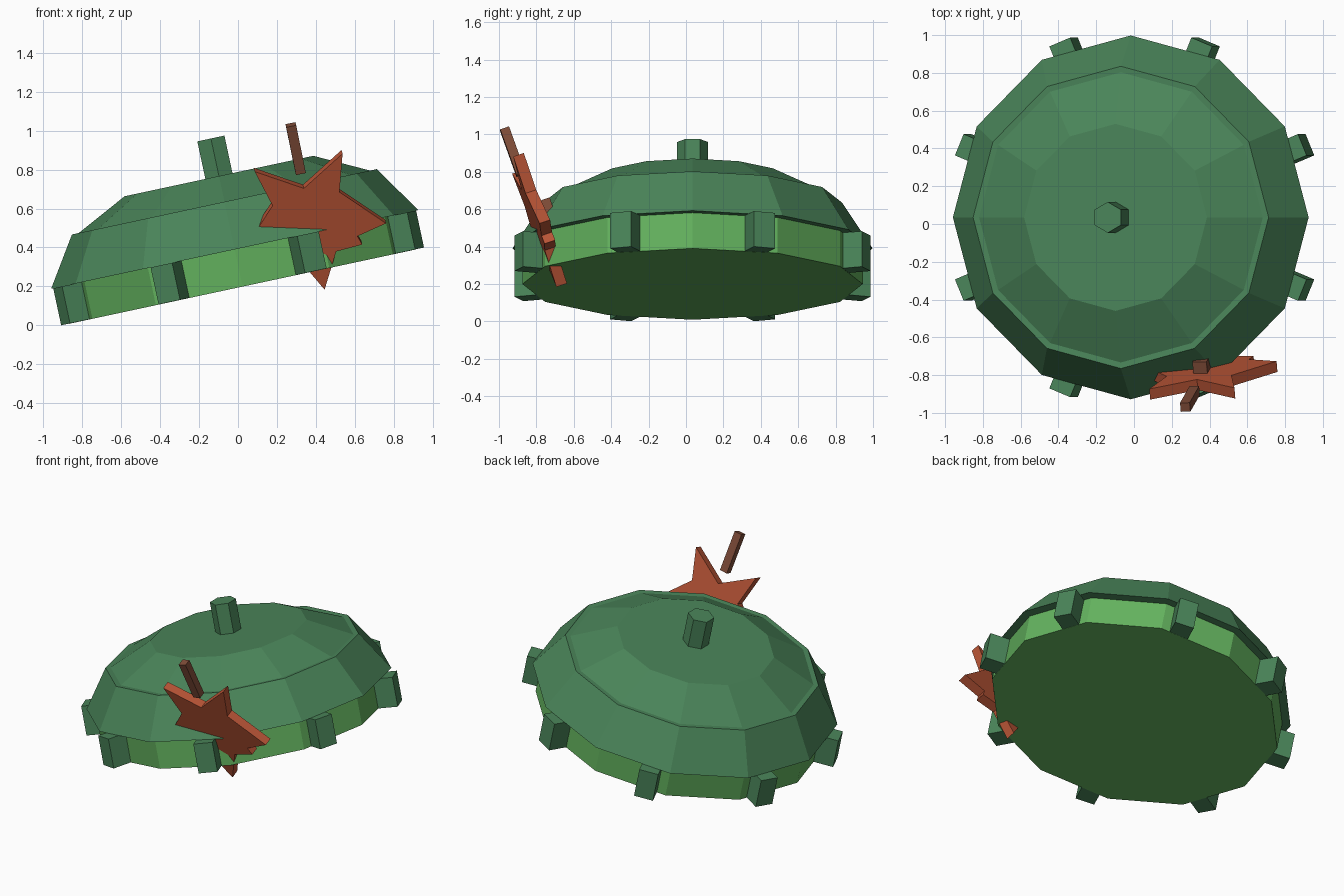
import bpy, bmesh, math
from mathutils import Matrix, Vector

if "Cube" in bpy.data.objects:
    bpy.data.objects.remove(bpy.data.objects["Cube"])


def material(name, srgb):
    m = bpy.data.materials.new(name)
    lin = [c / 12.92 if c <= 0.04045 else ((c + 0.055) / 1.055) ** 2.4 for c in srgb]
    m.diffuse_color = (*lin, 1)
    m.use_nodes = True
    m.node_tree.nodes["Principled BSDF"].inputs["Base Color"].default_value = m.diffuse_color
    return m


DARK = material("dark green", (0.29, 0.52, 0.35))
LIGHT = material("light green", (0.39, 0.70, 0.37))
LEAF = material("rust red", (0.72, 0.33, 0.21))
STEM = material("brown", (0.50, 0.30, 0.22))

# Tilted frame shared by the lid, band, tabs and knob
TILT = Matrix.Rotation(math.radians(-12.1), 4, 'Y') @ Matrix.Translation((0.065, 0.035, 0))


def make(name, bm, mat, matrix=Matrix()):
    bmesh.ops.recalc_face_normals(bm, faces=bm.faces)
    me = bpy.data.meshes.new(name)
    bm.to_mesh(me)
    bm.free()
    me.materials.append(mat)
    ob = bpy.data.objects.new(name, me)
    ob.matrix_world = matrix
    bpy.context.collection.objects.link(ob)
    return ob


def lathe(name, profile, sides, mat, start=0.0):
    """Closed stack of rings (radius, height) with flat caps."""
    bm = bmesh.new()
    rings = []
    for r, h in profile:
        angs = [start + 2 * math.pi * i / sides for i in range(sides)]
        rings.append([bm.verts.new((r * math.cos(a), r * math.sin(a), h)) for a in angs])
    for a, b in zip(rings, rings[1:]):
        for i in range(sides):
            j = (i + 1) % sides
            bm.faces.new((a[i], a[j], b[j], b[i]))
    bm.faces.new(rings[0][::-1])
    bm.faces.new(rings[-1])
    return make(name, bm, mat, TILT)


# Band, domed lid with a small ledge, and hexagonal knob
lathe("band", [(0.91, 0.19), (0.91, 0.39)], 12, LIGHT)
lathe("lid", [(0.963, 0.385), (0.80, 0.635), (0.768, 0.633), (0.495, 0.77)], 12, DARK)
lathe("knob", [(0.082, 0.74), (0.082, 0.967)], 6, DARK, math.pi / 2)

# Eight tabs around the band
for k in range(8):
    bm = bmesh.new()
    bmesh.ops.create_cube(bm, size=1)
    bmesh.ops.scale(bm, vec=(0.14, 0.122, 0.194), verts=bm.verts)
    bmesh.ops.translate(bm, vec=(0.935, 0, 0.288), verts=bm.verts)
    turn = Matrix.Rotation(math.radians(22.5 + 45 * k), 4, 'Z')
    make(f"tab_{k + 1}", bm, DARK, TILT @ turn)

# Leaf plane: y = A + B*z + C*x, with the leaf axis tipped sideways
A, B, C = -0.667, -0.342, 0.083
NORMAL = Vector((-C, 1, -B)).normalized()


def plate(name, outline, thick, mat, lift=0.0):
    """Prism on the leaf plane; outline in (across, along) leaf units."""
    bm = bmesh.new()
    front = []
    for e, d in outline:
        x = 0.338 + e * 0.98 + d * 0.2
        z = 0.703 + e * 0.2 - d * 0.98
        front.append(Vector((x, A + B * z + C * x, z)) + NORMAL * lift)
    lo = [bm.verts.new(p) for p in front]
    hi = [bm.verts.new(p + NORMAL * thick) for p in front]
    bm.faces.new(lo)
    bm.faces.new(hi[::-1])
    for i in range(len(lo)):
        j = (i + 1) % len(lo)
        bm.faces.new((lo[i], hi[i], hi[j], lo[j]))
    return make(name, bm, mat)


# Maple leaf: one half outline, mirrored
half = [(0.23, -0.135), (0.175, 0.055), (0.377, 0.26), (0.22, 0.295),
        (0.236, 0.342), (0.098, 0.35)]
outline = [(0, 0)] + half + [(0, 0.53)] + [(-e, d) for e, d in reversed(half)]
plate("leaf", outline, 0.06, LEAF)


def bar(d0, d1, w):
    return [(-w, d0), (w, d0), (w, d1), (-w, d1)]


# Leaf stem, and the stub showing behind the leaf
plate("leaf_stem", bar(-0.325, -0.075, 0.026), 0.05, STEM)
plate("leaf_stub", bar(0.09, 0.17, 0.038), 0.07, STEM, 0.055)
